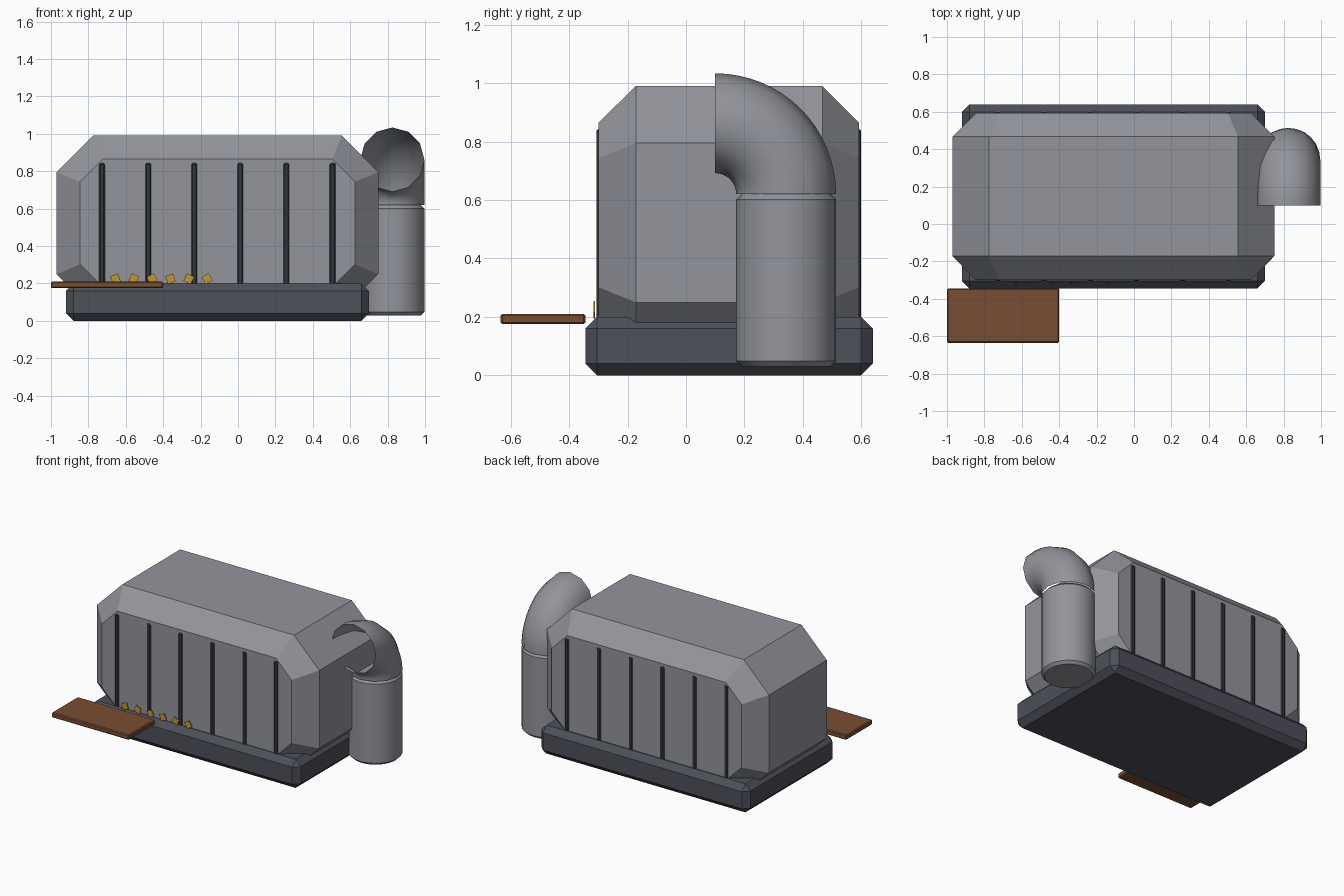
import bpy, bmesh
from math import radians
from mathutils import Matrix

if "Cube" in bpy.data.objects:
    bpy.data.objects.remove(bpy.data.objects["Cube"])


def material(name, rgb):
    m = bpy.data.materials.new(name)
    m.diffuse_color = (*rgb, 1)
    m.use_nodes = True
    m.node_tree.nodes["Principled BSDF"].inputs["Base Color"].default_value = m.diffuse_color
    return m


STEEL = material("steel", (0.29, 0.30, 0.33))
DARK = material("dark_metal", (0.075, 0.08, 0.10))
TRIM = material("black_trim", (0.035, 0.038, 0.05))
WOOD = material("wood", (0.19, 0.075, 0.033))
GOLD = material("gold", (0.52, 0.30, 0.04))


def add_object(name, bm, mat):
    me = bpy.data.meshes.new(name)
    bm.to_mesh(me)
    bm.free()
    ob = bpy.data.objects.new(name, me)
    bpy.context.collection.objects.link(ob)
    me.materials.append(mat)
    return ob


def smooth(ob):
    bpy.ops.object.select_all(action='DESELECT')
    ob.select_set(True)
    bpy.context.view_layer.objects.active = ob
    bpy.ops.object.shade_smooth_by_angle(angle=radians(35))


def bevel(ob, width):
    b = ob.modifiers.new("bevel", 'BEVEL')
    b.width, b.segments, b.limit_method = width, 1, 'ANGLE'


def box(name, lo, hi, mat, chamfer=0.0, tilt=0.0):
    size = [b - a for a, b in zip(lo, hi)]
    mid = [(a + b) / 2 for a, b in zip(lo, hi)]
    bm = bmesh.new()
    bmesh.ops.create_cube(bm, size=1, matrix=Matrix.Diagonal((*size, 1)))
    ob = add_object(name, bm, mat)
    ob.location = mid
    ob.rotation_euler.y = tilt
    if chamfer:
        bevel(ob, chamfer)
    return ob


# Chamfered plinth
box("base", (-0.92, -0.345, 0), (0.70, 0.64, 0.20), DARK, 0.04)


# Octagonal housing: full outline in the middle, inset outline at front and back
def octagon(bm, y, inset):
    x0, x1, z0, z1 = -0.97 + inset, 0.75 - inset, 0.055 + inset, 0.99 - inset
    c = 0.195 - inset * 0.586
    pts = [(x0 + c, z0), (x1 - c, z0), (x1, z0 + c), (x1, z1 - c),
           (x1 - c, z1), (x0 + c, z1), (x0, z1 - c), (x0, z0 + c)]
    return [bm.verts.new((x, y, z)) for x, z in pts]


bm = bmesh.new()
rings = [octagon(bm, y, i) for y, i in
         ((-0.30, 0.125), (-0.172, 0), (0.467, 0), (0.593, 0.125))]
for a, b in zip(rings, rings[1:]):
    for i in range(8):
        j = (i + 1) % 8
        bm.faces.new((a[i], a[j], b[j], b[i]))
bm.faces.new(rings[0])
bm.faces.new(rings[-1])
bmesh.ops.recalc_face_normals(bm, faces=bm.faces)
add_object("housing", bm, STEEL)

# Vertical ribs on front and back
for i in range(6):
    x = -0.727 + i * 0.2465
    for side, y0, y1 in (("front", -0.306, -0.27), ("back", 0.563, 0.599)):
        box(f"{side}_rib_{i + 1}", (x - 0.019, y0, 0.17),
            (x + 0.019, y1, 0.847), TRIM, 0.01)

# Row of tilted indicator tabs
for i in range(6):
    x = -0.655 + i * 0.098
    box(f"tab_{i + 1}", (x - 0.022, -0.317, 0.203), (x + 0.022, -0.312, 0.247),
        GOLD, 0, radians((-20, 25, -30)[i % 3]))

# Wooden shelf
box("shelf", (-1.0, -0.635, 0.175), (-0.40, -0.345, 0.21), WOOD, 0.006)

# Upright flue pipe
PX, PY, PR = 0.825, 0.343, 0.171
bm = bmesh.new()
bmesh.ops.create_cone(bm, cap_ends=True, segments=24, radius1=PR, radius2=PR,
                      depth=0.59, matrix=Matrix.Translation((PX, PY, 0.325)))
pipe = add_object("flue_pipe", bm, STEEL)
bevel(pipe, 0.018)
smooth(pipe)

# Open elbow swept from the pipe towards the front
bm = bmesh.new()
bmesh.ops.create_circle(bm, segments=12, radius=PR,
                        matrix=Matrix.Translation((PX, PY, 0.62)))
bmesh.ops.spin(bm, geom=bm.verts[:] + bm.edges[:], cent=(PX, 0.10, 0.62),
               axis=(1, 0, 0), angle=radians(90), steps=16)
bmesh.ops.recalc_face_normals(bm, faces=bm.faces)
smooth(add_object("flue_elbow", bm, STEEL))
